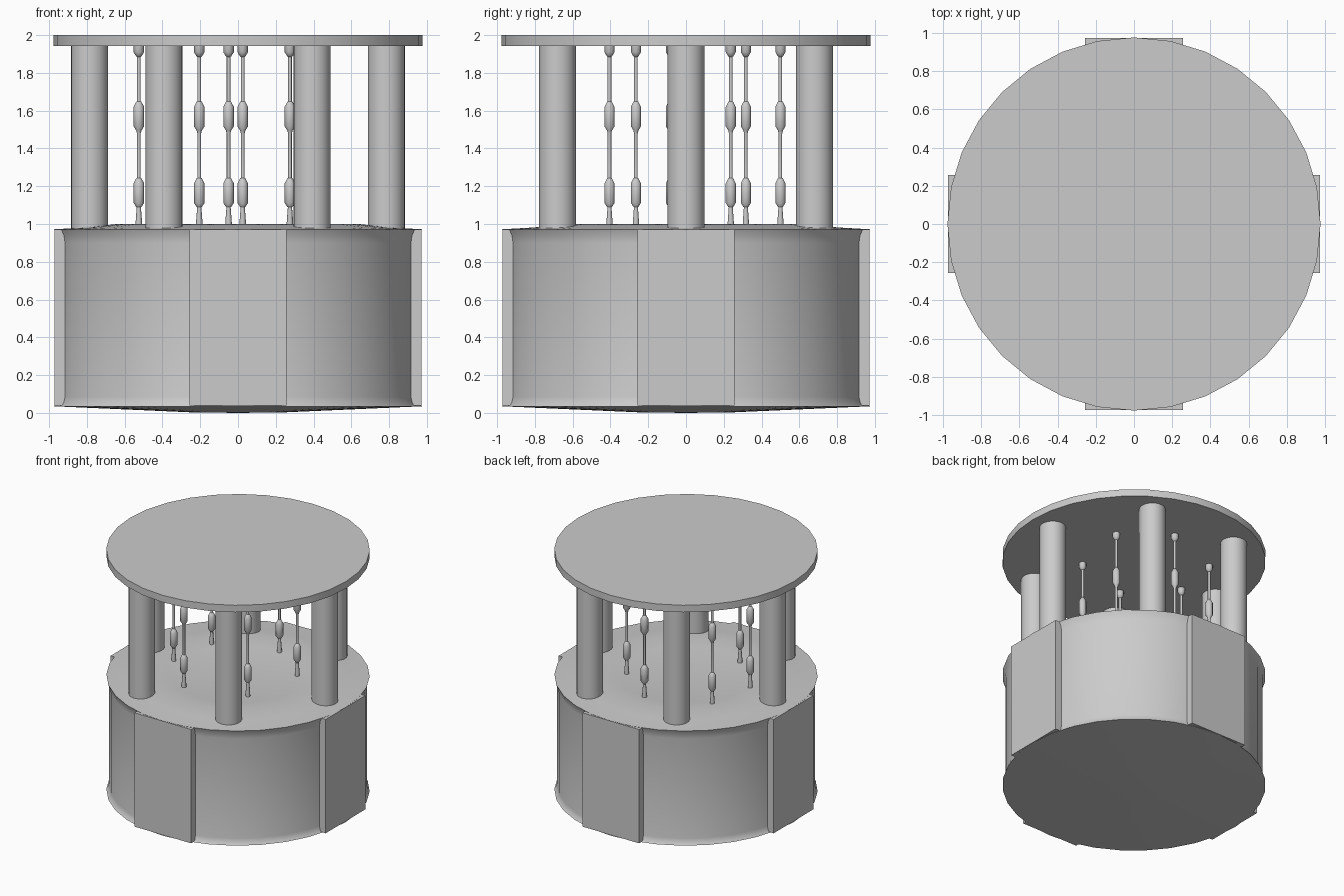
import bpy, bmesh, math

if "Cube" in bpy.data.objects:
    bpy.data.objects.remove(bpy.data.objects["Cube"])

grey = bpy.data.materials.new("plain grey")
grey.diffuse_color = (0.6, 0.6, 0.6, 1)
grey.use_nodes = True
grey.node_tree.nodes["Principled BSDF"].inputs["Base Color"].default_value = grey.diffuse_color


def finish(name, bm, smooth=True):
    bmesh.ops.recalc_face_normals(bm, faces=bm.faces)
    me = bpy.data.meshes.new(name)
    bm.to_mesh(me)
    bm.free()
    me.materials.append(grey)
    ob = bpy.data.objects.new(name, me)
    bpy.context.collection.objects.link(ob)
    if smooth:
        bpy.ops.object.select_all(action='DESELECT')
        ob.select_set(True)
        bpy.context.view_layer.objects.active = ob
        bpy.ops.object.shade_smooth_by_angle(angle=math.radians(37))
    return ob


def lathe(name, profile, sides, x=0.0, y=0.0):
    """Revolve (radius, z) points round a vertical axis at x, y."""
    bm = bmesh.new()
    rings = []
    for r, z in profile:
        if r == 0:
            rings.append([bm.verts.new((x, y, z))] * sides)
        else:
            rings.append([bm.verts.new((x + r * math.cos(2 * math.pi * i / sides),
                                        y + r * math.sin(2 * math.pi * i / sides), z))
                          for i in range(sides)])
    for a, b in zip(rings, rings[1:]):
        for i in range(sides):
            j = (i + 1) % sides
            quad = list(dict.fromkeys((a[i], a[j], b[j], b[i])))
            if len(quad) > 2:
                bm.faces.new(quad)
    return finish(name, bm)


# Base drum: flared rims, shallow conical underside, top with a low ridge round a sunken middle
lathe("base_drum", [(0, 0), (0.25, 0.003), (0.975, 0.035), (0.963, 0.05), (0.955, 0.085),
                    (0.955, 0.90), (0.961, 0.94), (0.975, 0.972), (0.8, 0.982),
                    (0.64, 1.0), (0.5, 0.98), (0, 0.978)], 32)

# Roof disc
lathe("roof_disc", [(0, 1.943), (0.976, 1.943), (0.976, 2.0), (0, 2.0)], 32)

# Six columns in a ring
for k in range(6):
    a = k * math.pi / 3
    lathe("column_%d" % (k + 1), [(0, 0.95), (0.098, 0.95), (0.098, 1.95), (0, 1.95)], 32,
          0.785 * math.cos(a), 0.785 * math.sin(a))

# Four flat side panels
for k, name in enumerate(("right_panel", "back_panel", "left_panel", "front_panel")):
    bm = bmesh.new()
    bmesh.ops.create_cube(bm, size=1)
    for v in bm.verts:
        v.co = (0.91 + v.co.x * 0.125, v.co.y * 0.512, 0.505 + v.co.z * 0.93)
    ob = finish(name, bm, False)
    ob.rotation_euler.z = k * math.pi / 2

# Beaded rods hanging between the roof and the drum
beads = [(0, 0.96), (0.018, 0.96), (0.017, 1.01), (0.011, 1.09)]
for z in (1.09, 1.495):
    beads += [(0.014, z), (0.028, z + 0.022), (0.028, z + 0.125), (0.014, z + 0.152),
              (0.010, z + 0.154), (0.010, z + 0.39)]
beads += [(0.014, 1.887), (0.028, 1.91), (0.028, 1.96), (0, 1.96)]
spots = [(-0.46, 0.317), (-0.525, -0.08), (-0.05, 0.068), (0.37, 0.237),
         (-0.205, -0.405), (0.275, -0.265), (0.025, 0.5)]
for k, (x, y) in enumerate(spots):
    lathe("beaded_rod_%d" % (k + 1), beads, 10, x, y)
